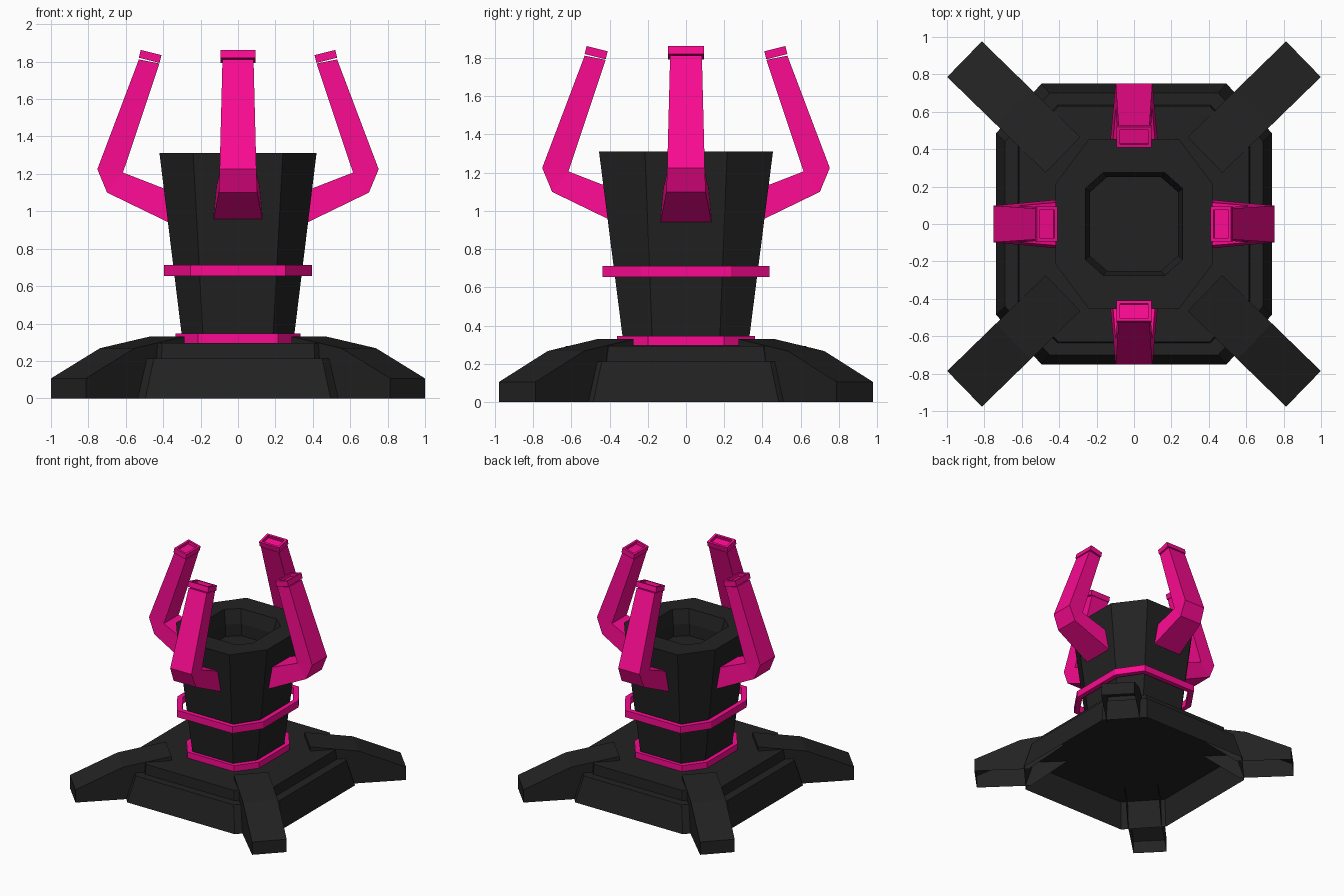
import bpy, bmesh, math
from mathutils import Matrix

if "Cube" in bpy.data.objects:
    bpy.data.objects.remove(bpy.data.objects["Cube"])


def material(name, rgb):
    m = bpy.data.materials.new(name)
    m.diffuse_color = (*rgb, 1)
    m.use_nodes = True
    m.node_tree.nodes["Principled BSDF"].inputs["Base Color"].default_value = m.diffuse_color
    return m


DARK = material("dark", (0.016, 0.016, 0.016))
PINK = material("pink", (0.95, 0.003, 0.28))


def finish(name, bm, mat, angle=0.0):
    bmesh.ops.recalc_face_normals(bm, faces=bm.faces[:])
    me = bpy.data.meshes.new(name)
    bm.to_mesh(me)
    bm.free()
    me.materials.append(mat)
    ob = bpy.data.objects.new(name, me)
    ob.matrix_world = Matrix.Rotation(angle, 4, 'Z')
    bpy.context.collection.objects.link(ob)
    return ob


def octagon(hx, hy, fx, fy, z):
    """Square with cut corners: half sizes hx, hy and half flats fx, fy."""
    return [(fx, -hy, z), (hx, -fy, z), (hx, fy, z), (fx, hy, z),
            (-fx, hy, z), (-hx, fy, z), (-hx, -fy, z), (-fx, -hy, z)]


def loft(name, sections, mat, cap_start=True, cap_end=True, closed=False, angle=0.0):
    """Skin a list of equal-length loops with quads."""
    bm = bmesh.new()
    loops = [[bm.verts.new(p) for p in s] for s in sections]
    n = len(loops[0])
    pairs = list(zip(loops, loops[1:]))
    if closed:
        pairs.append((loops[-1], loops[0]))
    for a, b in pairs:
        for i in range(n):
            j = (i + 1) % n
            bm.faces.new((a[i], a[j], b[j], b[i]))
    if not closed:
        if cap_start:
            bm.faces.new(loops[0][::-1])
        if cap_end:
            bm.faces.new(loops[-1])
    return finish(name, bm, mat, angle)


# Lower tier is a lid open underneath, upper tier sits on it
loft("base_lower", [octagon(0.738, 0.75, 0.495, 0.485, 0.0),
                    octagon(0.69, 0.70, 0.45, 0.44, 0.213)], DARK, cap_start=False)
loft("base_upper", [octagon(0.62, 0.635, 0.41, 0.415, 0.213),
                    octagon(0.615, 0.63, 0.405, 0.405, 0.295)], DARK, cap_start=False)

# Flared body with a recess in the top
loft("body", [octagon(0.295, 0.325, 0.185, 0.175, 0.29),
              octagon(0.42, 0.455, 0.24, 0.215, 1.312),
              octagon(0.26, 0.275, 0.165, 0.19, 1.312),
              octagon(0.235, 0.25, 0.145, 0.17, 1.20),
              octagon(0.235, 0.25, 0.145, 0.17, 1.10)], DARK, cap_start=False)


# Two bands standing slightly clear of the body
def band(name, hx, hy, fx, fy, z0, z1, t=0.04):
    outer, inner = (hx, hy, fx, fy), (hx - t, hy - t, fx - t / 2, fy - t / 2)
    loft(name, [octagon(*outer, z0), octagon(*outer, z1),
                octagon(*inner, z1), octagon(*inner, z0)], PINK, closed=True)


band("lower_band", 0.335, 0.36, 0.215, 0.20, 0.297, 0.347)
band("middle_band", 0.395, 0.437, 0.255, 0.235, 0.655, 0.712)

# Diagonal feet, open underneath, ending just inside the base wall
foot = [(0.53, 0.22), (0.53, 0.33), (0.90, 0.268), (1.264, 0.107), (1.264, 0.0),
        (0.83, 0.0)]
HALF = 0.133
A = math.radians(44.2)
for k, ang in enumerate((A, math.pi - A, math.pi + A, -A)):
    bm = bmesh.new()
    left = [bm.verts.new((r, HALF, z)) for r, z in foot]
    right = [bm.verts.new((r, -HALF, z)) for r, z in foot]
    bm.faces.new(left)
    bm.faces.new(right[::-1])
    for i in range(4):
        bm.faces.new((left[i], right[i], right[i + 1], left[i + 1]))
    finish(f"foot_{k + 1}", bm, DARK, ang)

# Bent arms: (radius, height, half width) around the side profile
arm = [(0.36, 0.935, 0.135), (0.70, 1.10, 0.103), (0.752, 1.225, 0.098),
       (0.53, 1.812, 0.083), (0.42, 1.79, 0.083), (0.615, 1.207, 0.098),
       (0.36, 1.108, 0.12)]
side_faces = [(0, 1, 5, 6), (1, 2, 5), (2, 3, 4, 5)]


def tip_loop(half_len, half_w, up):
    """Rectangle across the tilted arm tip, raised along the arm axis."""
    t = math.radians(-14)
    cx, cz = 0.475 + up * math.sin(t), 1.807 + up * math.cos(t)
    dx, dz = half_len * math.cos(t), -half_len * math.sin(t)
    return [(cx - dx, -half_w, cz - dz), (cx + dx, -half_w, cz + dz),
            (cx + dx, half_w, cz + dz), (cx - dx, half_w, cz - dz)]


for k in range(4):
    ang = k * math.pi / 2
    bm = bmesh.new()
    left = [bm.verts.new((r, w, z)) for r, z, w in arm]
    right = [bm.verts.new((r, -w, z)) for r, z, w in arm]
    for f in side_faces:
        bm.faces.new([left[i] for i in f])
        bm.faces.new([right[i] for i in reversed(f)])
    for i in range(len(arm) - 1):
        bm.faces.new((left[i], right[i], right[i + 1], left[i + 1]))
    finish(f"arm_{k + 1}", bm, PINK, ang)
    # Cap with a shallow recess
    loft(f"arm_cap_{k + 1}", [tip_loop(0.057, 0.093, 0.0), tip_loop(0.057, 0.093, 0.043),
                              tip_loop(0.041, 0.075, 0.043), tip_loop(0.041, 0.075, 0.018)],
         PINK, angle=ang)
